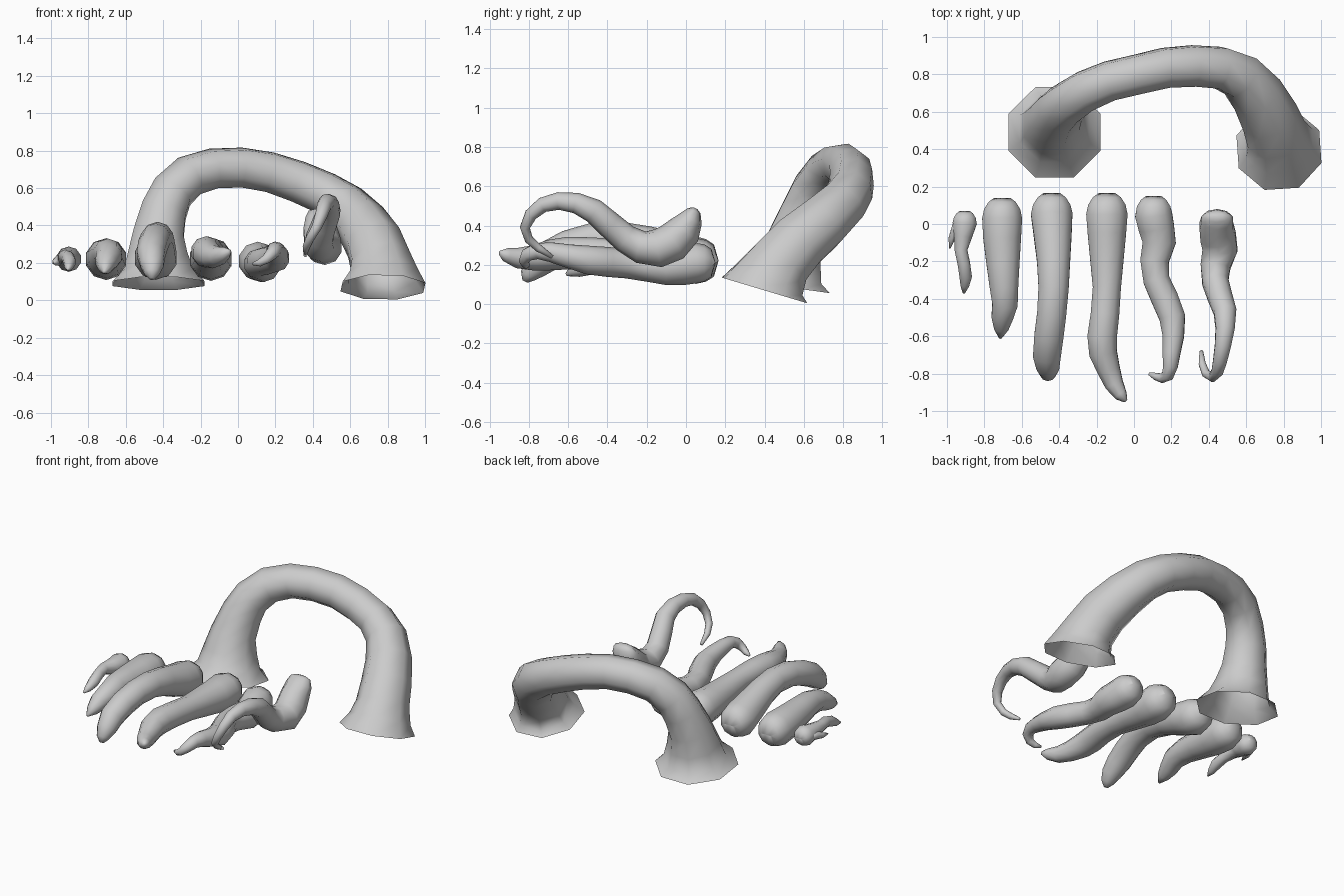
import bpy, bmesh, math
from mathutils import Vector


def tube(name, path, sides=10, caps=True, first_dir=None, last_dir=None):
    """Sweep a round section along (x, y, z, radius[, flattening]) points."""
    pts = [Vector(p[:3]) for p in path]
    n = len(pts)
    bm = bmesh.new()
    rings, side = [], Vector((1, 0, 0))
    for i, p in enumerate(pts):
        a = (p - pts[i - 1]).normalized() if i else Vector()
        b = (pts[i + 1] - p).normalized() if i < n - 1 else Vector()
        t = (a + b).normalized()
        if i == 0 and first_dir:
            t = Vector(first_dir).normalized()
        if i == n - 1 and last_dir:
            t = Vector(last_dir).normalized()
        side = (side - t * side.dot(t)).normalized()
        up = t.cross(side) * (path[i][4] if len(path[i]) > 4 else 1)
        ring = []
        for k in range(sides):
            ang = 2 * math.pi * (k + 0.5) / sides
            ring.append(bm.verts.new(p + path[i][3] * (side * math.cos(ang) + up * math.sin(ang))))
        rings.append(ring)
    for r0, r1 in zip(rings, rings[1:]):
        for k in range(sides):
            j = (k + 1) % sides
            bm.faces.new((r0[k], r0[j], r1[j], r1[k]))
    if caps:
        bm.faces.new(rings[0][::-1])
        bm.faces.new(rings[-1])
    bmesh.ops.recalc_face_normals(bm, faces=bm.faces)
    for f in bm.faces:
        f.smooth = True
    me = bpy.data.meshes.new(name)
    bm.to_mesh(me)
    bm.free()
    ob = bpy.data.objects.new(name, me)
    bpy.context.collection.objects.link(ob)
    return ob


def root(x, y, z, r):
    """Rounded back end of a tentacle with a small dimple."""
    return [(x, y - r * .4, z, r * .15), (x, y - r * .1, z, r * .25), (x, y, z, r * .42),
            (x, y - r * .2, z, r * .7), (x, y - r * .55, z, r * .93), (x, y - r, z, r * 1.03)]


# Large arching tentacle with two open flared ends
tube("arch_tentacle", [
    (-.425, .49, .09, .265), (-.425, .51, .15, .2), (-.43, .53, .24, .172), (-.425, .56, .35, .145),
    (-.395, .61, .48, .13), (-.35, .65, .58, .12), (-.26, .71, .665, .114), (-.13, .765, .705, .11),
    (.02, .80, .71, .11), (.17, .835, .685, .112), (.32, .845, .635, .116), (.46, .835, .575, .119),
    (.57, .79, .505, .13), (.66, .69, .41, .145), (.725, .57, .31, .158), (.76, .48, .21, .168),
    (.775, .43, .13, .195), (.775, .40, .070, .24)],
    sides=8, caps=False, first_dir=(0, .14, 1), last_dir=(0, -.3, -1))

# Row of small tentacles, left to right
tube("tentacle_1", root(-.905, .07, .22, .066) + [
    (-.915, -.07, .225, .05), (-.925, -.14, .235, .036), (-.91, -.21, .23, .035),
    (-.90, -.28, .205, .035), (-.905, -.33, .18, .024), (-.91, -.37, .165, .006)])
tube("tentacle_1_stub", [
    (-.93, .02, .22, .035), (-.955, -.04, .215, .03), (-.975, -.08, .205, .02), (-.985, -.13, .20, .004)], sides=6)
tube("tentacle_2", root(-.705, .14, .22, .109) + [
    (-.705, -.08, .225, .106), (-.70, -.22, .24, .092), (-.695, -.34, .25, .08),
    (-.69, -.43, .235, .071), (-.705, -.5, .205, .06), (-.71, -.56, .175, .04), (-.715, -.61, .15, .008)])
tube("tentacle_3", root(-.44, .165, .225, .113) + [
    (-.435, -.05, .255, .107), (-.43, -.2, .305, .093), (-.43, -.34, .335, .085), (-.44, -.48, .33, .082),
    (-.455, -.6, .295, .082), (-.465, -.7, .245, .078), (-.46, -.765, .19, .064),
    (-.46, -.805, .145, .042), (-.46, -.82, .115, .014)])
tube("tentacle_4", root(-.145, .165, .22, .113) + [
    (-.145, -.05, .22, .108), (-.145, -.2, .235, .093), (-.145, -.34, .25, .079), (-.155, -.48, .26, .08),
    (-.17, -.6, .26, .083), (-.165, -.69, .25, .078), (-.135, -.78, .235, .064),
    (-.105, -.86, .235, .052), (-.07, -.915, .25, .036), (-.045, -.945, .262, .012)])
tube("tentacle_5", root(.105, .15, .21, .101) + [
    (.12, -.02, .197, .1), (.135, -.1, .19, .093), (.11, -.2, .195, .08), (.12, -.3, .205, .074),
    (.165, -.4, .215, .076), (.205, -.5, .225, .073), (.21, -.6, .245, .06), (.2, -.69, .265, .05),
    (.195, -.76, .27, .041), (.18, -.81, .25, .034), (.15, -.825, .22, .026),
    (.115, -.815, .20, .02), (.08, -.8, .195, .008)])
tube("tentacle_6", [
    (.445, .048, .488, .03, .4), (.445, .042, .475, .07, .5), (.445, .025, .435, .088, .7),
    (.44, -.01, .375, .094, .95), (.45, -.07, .315, .1), (.46, -.14, .285, .098),
    (.435, -.23, .29, .083), (.435, -.31, .335, .073),
    (.46, -.39, .405, .068), (.487, -.47, .475, .063), (.487, -.56, .515, .053), (.475, -.65, .525, .045),
    (.46, -.73, .505, .039), (.445, -.79, .455, .033), (.42, -.82, .39, .026),
    (.385, -.80, .33, .023), (.365, -.75, .285, .02), (.36, -.68, .24, .01)])
